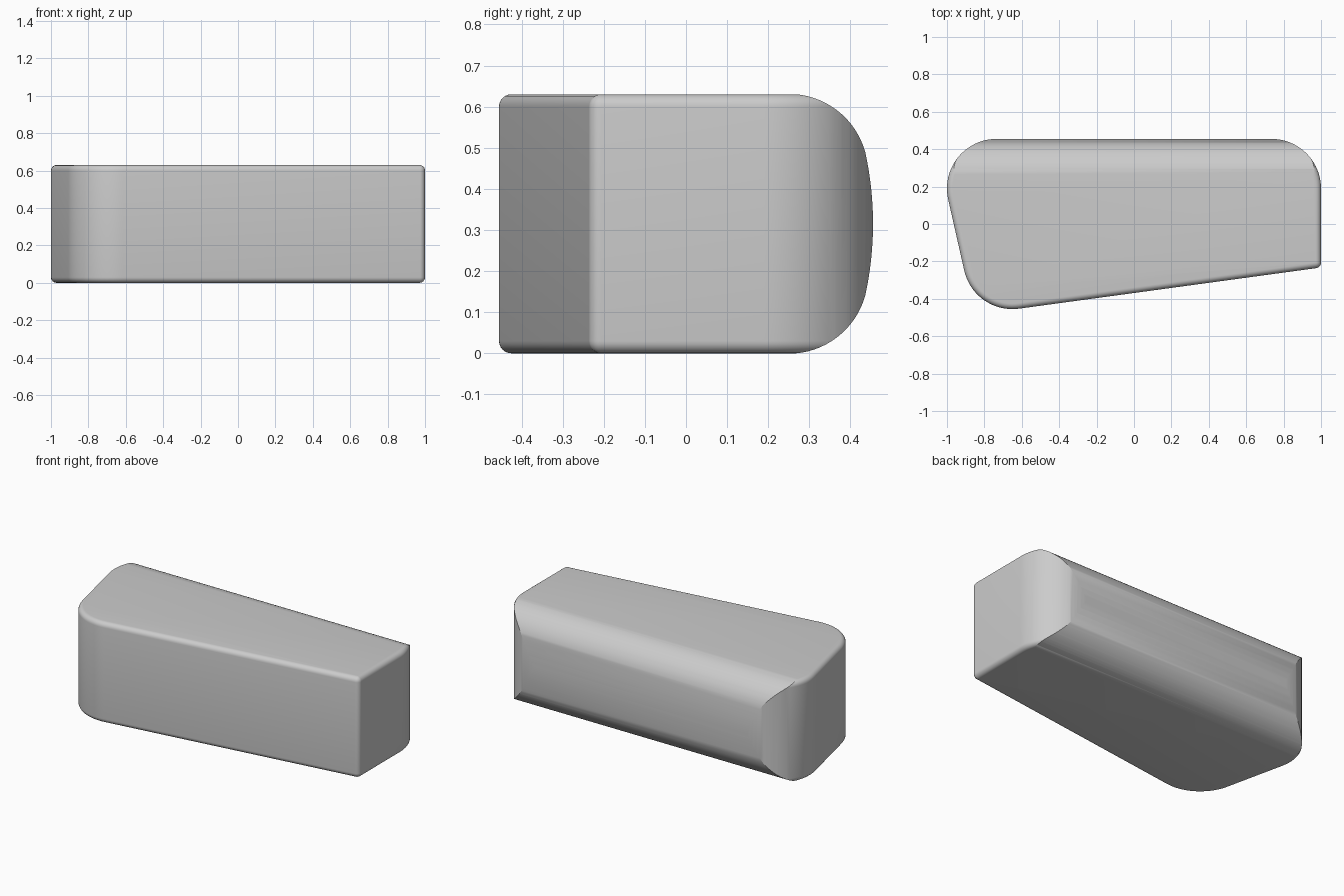
import bpy, bmesh
from math import sin, cos, radians, pi

if "Cube" in bpy.data.objects:
    bpy.data.objects.remove(bpy.data.objects["Cube"])

H, B = 0.63, 0.03          # height, small edge rounding

# Plan outline: corner arcs (centre x, centre y, radius, start angle, end angle)
CORNERS = [(0.735, 0.19, 0.265, 0, 90),
           (-0.735, 0.19, 0.265, 90, 192.6),
           (-0.65, -0.191, 0.264, 192.6, 277.8),
           (0.97, -0.2064, 0.03, 277.8, 360)]


def outline(inset, steps=20):
    pts = []
    for cx, cy, r, a0, a1 in CORNERS:
        r = max(r - inset, 0.0005)
        for i in range(steps + 1):
            a = radians(a0 + (a1 - a0) * i / steps)
            pts.append((cx + r * cos(a), cy + r * sin(a)))
    return pts


def loft(name, rings):
    bm = bmesh.new()
    loops = [[bm.verts.new(p) for p in ring] for ring in rings]
    n = len(loops[0])
    for lo, hi in zip(loops, loops[1:]):
        for i in range(n):
            j = (i + 1) % n
            bm.faces.new((lo[i], lo[j], hi[j], hi[i]))
    bm.faces.new(loops[0][::-1])
    bm.faces.new(loops[-1])
    bmesh.ops.recalc_face_normals(bm, faces=bm.faces)
    me = bpy.data.meshes.new(name)
    bm.to_mesh(me)
    bm.free()
    ob = bpy.data.objects.new(name, me)
    bpy.context.collection.objects.link(ob)
    return ob


# Tapered block with softly rounded top and bottom rims
angles = [pi / 2 * i / 6 for i in range(7)]
levels = [(B * (1 - sin(a)), B * (1 - cos(a))) for a in angles]
levels = [(i, z) for i, z in levels] + [(i, H - z) for i, z in reversed(levels)]
block = loft("rounded_block", [[(x, y, z) for x, y in outline(i)] for i, z in levels])

# Side profile with the full rounded back, extruded along x
R, T = 0.193, radians(75)
ya, za = 0.25, H + 0.001 - R
half = [(ya + R * sin(T * i / 16), za + R * cos(T * i / 16)) for i in range(17)]
y0, z0 = half[-1]
for i in range(1, 9):      # shallow bulge across the back
    t = i / 8
    half.append((0.455 - (0.455 - y0) * (1 - t) ** 2, z0 + (H / 2 - z0) * t))
profile = [(-1, half[0][1])] + half
profile += [(y, H - z) for y, z in reversed(profile[:-1])]
cutter = loft("back_profile_cutter", [[(x, y, z) for y, z in profile] for x in (-1.5, 1.5)])
cutter.hide_render = True

# Keep only what lies inside both shapes
mod = block.modifiers.new("back_rounding", 'BOOLEAN')
mod.operation = 'INTERSECT'
mod.solver = 'EXACT'
mod.object = cutter
bpy.context.view_layer.objects.active = block
block.select_set(True)
bpy.ops.object.modifier_apply(modifier=mod.name)
bpy.data.objects.remove(cutter)
bpy.ops.object.shade_smooth_by_angle(angle=radians(25))
